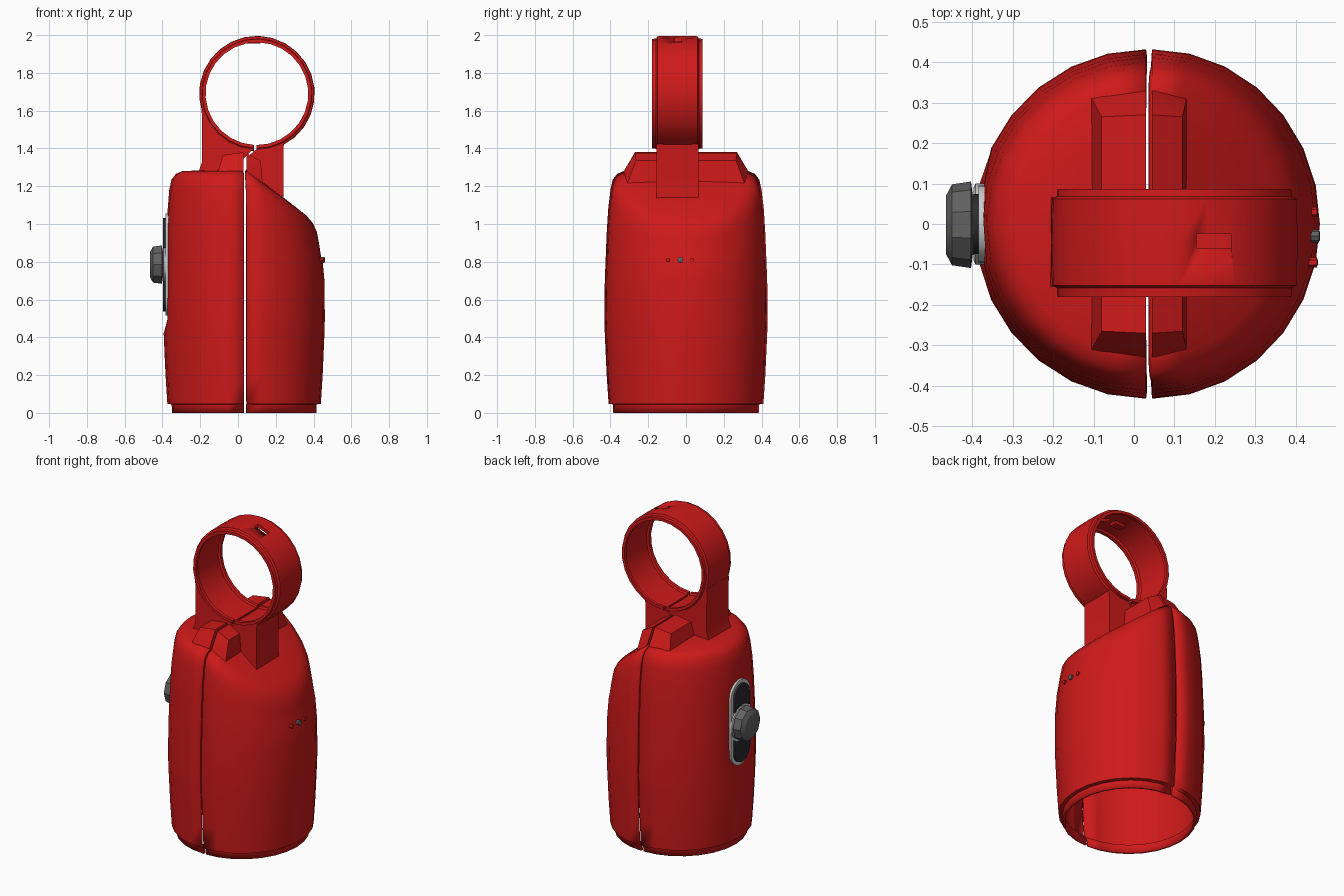
import bpy, bmesh
from math import cos, sin, pi, radians, sqrt
from mathutils import Vector

if "Cube" in bpy.data.objects:
    bpy.data.objects.remove(bpy.data.objects["Cube"])


def material(name, rgb):
    m = bpy.data.materials.new(name)
    m.diffuse_color = (*rgb, 1)
    m.use_nodes = True
    m.node_tree.nodes["Principled BSDF"].inputs["Base Color"].default_value = m.diffuse_color
    return m


RED = material("red", (0.62, 0.01, 0.01))
DARK = material("dark_grey", (0.12, 0.12, 0.12))
BLACK = material("black", (0.025, 0.025, 0.03))


def finish(name, bm, mat=None, smooth=35, recalc=True):
    bmesh.ops.remove_doubles(bm, verts=bm.verts, dist=0.0005)
    if recalc:
        bmesh.ops.recalc_face_normals(bm, faces=bm.faces)
    me = bpy.data.meshes.new(name)
    bm.to_mesh(me)
    bm.free()
    ob = bpy.data.objects.new(name, me)
    bpy.context.collection.objects.link(ob)
    if mat:
        me.materials.append(mat)
    bpy.ops.object.select_all(action='DESELECT')
    bpy.context.view_layer.objects.active = ob
    ob.select_set(True)
    if smooth:
        bpy.ops.object.shade_smooth_by_angle(angle=radians(smooth))
    return ob


def grid(bm, rows, closed=False):
    """Skin a list of equally long point rows; closed joins each row's ends."""
    vs = [[bm.verts.new(p) for p in row] for row in rows]
    n = len(vs[0])
    for a, b in zip(vs, vs[1:]):
        for j in range(n if closed else n - 1):
            k = (j + 1) % n
            bm.faces.new((a[j], a[k], b[k], b[j]))
    return vs


def prism(name, pts, axis, a, b, mat=None):
    """Extrude a 2D outline: (x,z) along y or (y,z) along x."""
    put = (lambda p, d: (p[0], d, p[1])) if axis == 'y' else (lambda p, d: (d, p[0], p[1]))
    bm = bmesh.new()
    vs = grid(bm, [[put(p, a) for p in pts], [put(p, b) for p in pts]], True)
    bm.faces.new(vs[0])
    bm.faces.new(vs[1])
    return finish(name, bm, mat)


def lathe_x(name, profile, cy, cz, sides, mat=None, smooth=35):
    """Turn (x, radius) points about an axis along x, ends capped."""
    bm = bmesh.new()
    vs = grid(bm, [[(x, cy + r * cos(2 * pi * i / sides), cz + r * sin(2 * pi * i / sides))
                    for i in range(sides)] for x, r in profile], True)
    bm.faces.new(vs[0])
    bm.faces.new(vs[-1])
    return finish(name, bm, mat, smooth)


# Body halves: radius/height profile, right half cut by a sloping shoulder
PROFILE = [(.385, 0), (.387, .045), (.41, .048), (.42, .2), (.43, .42), (.432, .5),
           (.43, .7), (.42, .95), (.412, 1.08), (.40, 1.18), (.388, 1.235),
           (.365, 1.265), (.33, 1.28), (.2, 1.285), (.1, 1.288), (0, 1.29)]


def body_half(name, x0, start, rx, right):
    rows = []
    for r, z in PROFILE:
        row = []
        for i in range(15):
            t = start + pi * i / 14
            x, y = x0 + rx * r * cos(t), r * sin(t)
            zz = z
            if right:
                s = min(1, max(0, (z - .72) / .46))
                zz -= s * s * (3 - 2 * s) * max(0, x - .045) * .74
            elif .48 < z < 1.1:
                x = max(x, -.372)          # flat seat for the control plate
            row.append((x, y, zz))
        rows.append(row)
    bm = bmesh.new()
    grid(bm, rows)
    ob = finish(name, bm, RED, 35, False)
    mod = ob.modifiers.new("wall", 'SOLIDIFY')
    mod.thickness = 0.015
    mod.offset = -1


body_half("left_body_shell", .03, pi / 2, .985, False)
body_half("right_body_shell", .045, -pi / 2, .96, True)


# Raised ridges either side of the seam
def ridge(name, xi, xo_base, xo_top, z_base, z_in, z_out):
    bm = bmesh.new()
    for s in (-1, 1):
        for p in ((xi, .335, 1.27), (xo_base, .31, z_base), (xi, .27, z_in), (xo_top, .265, z_out)):
            bm.verts.new((p[0], s * p[1], p[2]))
    bmesh.ops.convex_hull(bm, input=bm.verts)
    finish(name, bm, RED, 20)


ridge("left_seam_ridge", .03, -.105, -.08, 1.28, 1.38, 1.365)
ridge("right_seam_ridge", .045, .13, .12, 1.215, 1.375, 1.335)

# Clamp ring: stepped section swept round a centre, split at the bottom
CX, CZ = .1, 1.69
SECTION = [(.272, -.18), (.29, -.18), (.292, -.158), (.304, -.152), (.306, -.045), (.304, .062),
           (.292, .068), (.29, .087), (.272, .087), (.272, .068), (.284, .062), (.284, -.152),
           (.272, -.158)]
angles = [radians(-90.5 + 357.5 * i / 26) for i in range(27)]
bm = bmesh.new()
vs = grid(bm, [[(CX + r * cos(t), y, CZ + r * sin(t)) for r, y in SECTION] for t in angles], True)
bm.faces.new(vs[0])
bm.faces.new(vs[-1])
ring = finish("clamp_ring", bm, RED)

# Slot through the top of the ring
cutter = prism("slot_cutter", [(.155, 1.9), (.24, 1.9), (.24, 2.1), (.155, 2.1)], 'y', -.06, -.025)
cutter.hide_render = True
mod = ring.modifiers.new("slot", 'BOOLEAN')
mod.operation = 'DIFFERENCE'
mod.object = cutter
bpy.context.view_layer.objects.active = ring
bpy.ops.object.modifier_apply(modifier="slot")
bpy.data.objects.remove(cutter)

# Small catch inside the top of the ring
prism("ring_catch", [(.045, 1.955), (.12, 1.955), (.12, 1.98), (.045, 1.98)], 'y', -.07, -.025, RED)


# Necks joining the ring to each half
def arc(a, b, n=7, r=.292):
    return [(CX + r * cos(radians(a + (b - a) * i / n)),
             CZ + r * sin(radians(a + (b - a) * i / n))) for i in range(n + 1)]


prism("left_neck", [(.03, 1.27), (-.21, 1.27), (-.19, 1.33), (-.192, 1.6)]
      + arc(197, 266.5) + [(.03, 1.345)], 'y', -.155, .065, RED)
prism("right_neck", arc(270, 300, 4) + [(.24, 1.4), (.24, 1.12), (.045, 1.25), (.045, 1.35)],
      'y', -.155, .065, RED)


# Control plate on the left side: stadium frame, two pads, dial and knob
PZ = .785


def half_stadium(w, h, sign, n=10):
    return [(w * cos(pi * i / n), PZ + sign * (h - w + w * sin(pi * i / n))) for i in range(n + 1)]


def stadium(w, h):
    return half_stadium(w, h, 1) + half_stadium(w, h, -1)[::-1]


prism("control_plate", stadium(.097, .27), 'x', -.36, -.384)
for sign, label in ((1, "upper"), (-1, "lower")):
    w, R = .074, .115
    bite = [(y, PZ + sign * sqrt(R * R - y * y)) for y in (-w, -.05, -.025, 0, .025, .05, w)]
    prism(label + "_pad", half_stadium(w, .247, sign) + bite, 'x', -.37, -.397, BLACK)
lathe_x("dial_ring", [(-.37, .1), (-.392, .1), (-.397, .09)], 0, PZ, 20)
lathe_x("dial_knob", [(-.385, .07), (-.399, .075), (-.403, .107), (-.45, .1), (-.465, .072)],
        -.002, PZ, 10, DARK, 25)

# Small screw on the right side
lathe_x("side_screw", [(.43, .016), (.457, .016), (.46, .01)], -.03, .81, 8, DARK)
for y in (-.095, .03):
    lathe_x("screw_dimple", [(.43, .012), (.452, .012), (.455, .005)], y, .81, 6, RED)
